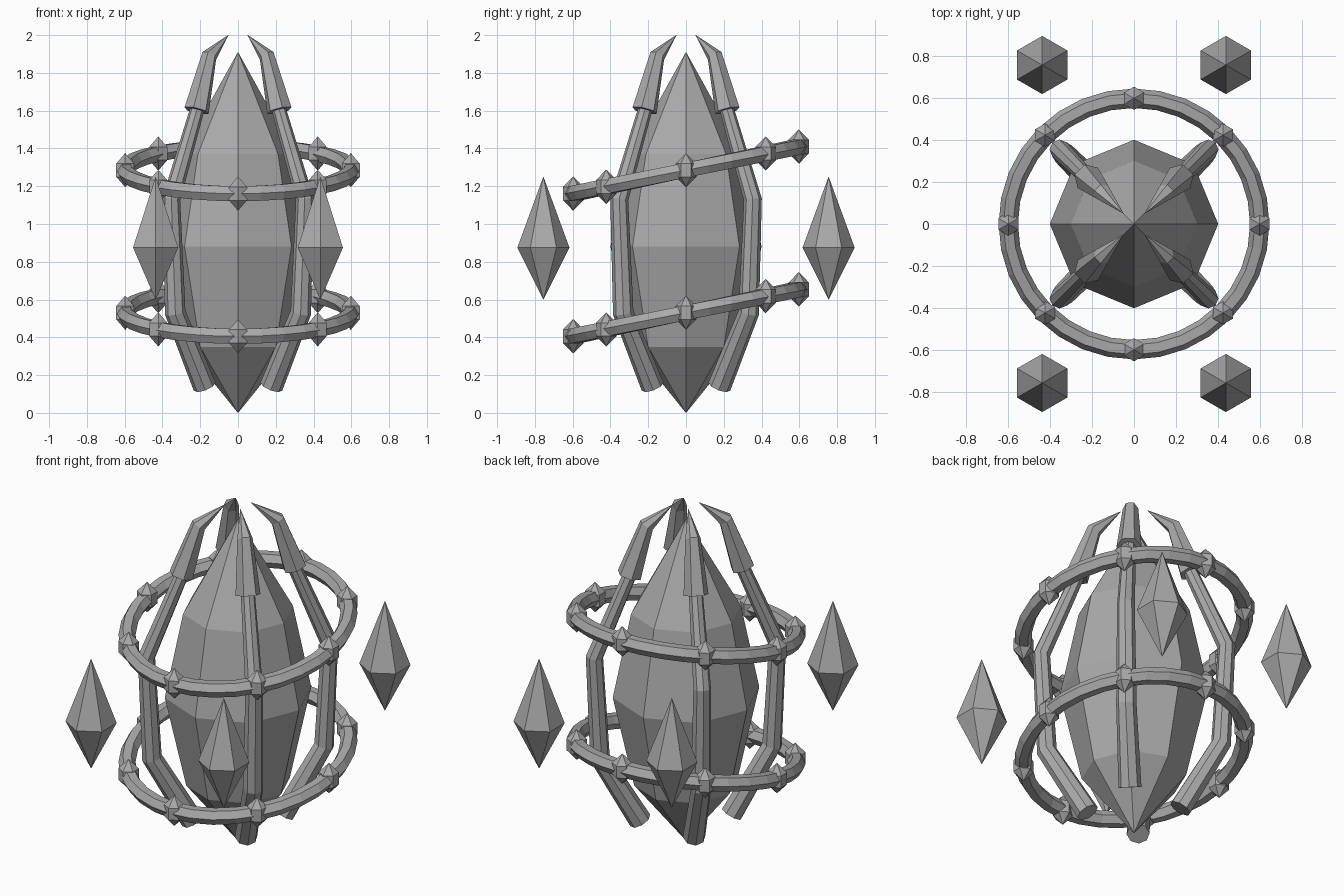
import bpy, bmesh, math
from mathutils import Vector, Matrix

if "Cube" in bpy.data.objects:
    bpy.data.objects.remove(bpy.data.objects["Cube"])

stone = bpy.data.materials.new("grey_stone")
stone.diffuse_color = (0.4, 0.4, 0.4, 1)
stone.use_nodes = True
stone.node_tree.nodes["Principled BSDF"].inputs["Base Color"].default_value = stone.diffuse_color


def finish(name, bm):
    bmesh.ops.remove_doubles(bm, verts=bm.verts, dist=1e-5)
    bmesh.ops.recalc_face_normals(bm, faces=bm.faces)
    me = bpy.data.meshes.new(name)
    bm.to_mesh(me)
    bm.free()
    me.materials.append(stone)
    ob = bpy.data.objects.new(name, me)
    bpy.context.collection.objects.link(ob)
    return ob


def loft(name, rings):
    """Skin a list of closed point loops and cap both ends."""
    bm = bmesh.new()
    loops = [[bm.verts.new(p) for p in ring] for ring in rings]
    n = len(loops[0])
    for a, b in zip(loops, loops[1:]):
        for i in range(n):
            j = (i + 1) % n
            bm.faces.new((a[i], a[j], b[j], b[i]))
    bm.faces.new(loops[0][::-1])
    bm.faces.new(loops[-1])
    return finish(name, bm)


def crystal(name, profile, sides, centre=(0, 0, 0), turn=0.0):
    """Upright faceted solid from (radius, height) pairs."""
    c = Vector(centre)
    return loft(name, [[c + Vector((r * math.cos(turn + math.tau * i / sides),
                                    r * math.sin(turn + math.tau * i / sides), z))
                        for i in range(sides)] for r, z in profile])


def limb(name, path, sides, angle):
    """Tapered tube along (radial, height, radius) points, turned about z."""
    pts = [Vector((r, 0, z)) for r, z, _ in path]
    spin = Matrix.Rotation(angle, 3, 'Z')
    side = Vector((0, 1, 0))
    rings = []
    for k, p in enumerate(pts):
        d_in = (p - pts[k - 1]).normalized() if k else None
        d_out = (pts[k + 1] - p).normalized() if k + 1 < len(pts) else None
        d = ((d_in or d_out) + (d_out or d_in)).normalized()
        out = side.cross(d)
        rad = path[k][2]
        rings.append([spin @ (p + rad * (math.cos(t) * side + math.sin(t) * out))
                      for t in (math.tau * i / sides for i in range(sides))])
    return loft(name, rings)


# Central crystal
crystal("core_crystal", [(0.0005, 0), (0.283, 0.35), (0.4, 0.88),
                         (0.30, 1.37), (0.0005, 1.91)], 8)

# Four bent arms with claw tips
for i in range(4):
    a = math.radians(45 + 90 * i)
    limb(f"arm_{i}", [(0.25, 0.14, 0.062), (0.47, 0.53, 0.055),
                      (0.50, 1.13, 0.048), (0.30, 1.62, 0.038)], 8, a)
    limb(f"claw_{i}", [(0.31, 1.60, 0.068), (0.215, 1.89, 0.042),
                       (0.072, 2.0, 0.001)], 6, a)

# Two tilted hoops with eight studs each
R, r, slope = 0.597, 0.046, 0.125 / 0.6
for name, z0 in (("lower", 0.53), ("upper", 1.285)):
    bm = bmesh.new()
    seg, sides = 32, 6
    grid = [[bm.verts.new(((R + r * math.cos(v)) * math.cos(u),
                           (R + r * math.cos(v)) * math.sin(u),
                           z0 + r * math.sin(v) + slope * R * math.sin(u)))
             for v in (math.tau * j / sides for j in range(sides))]
            for u in (math.tau * i / seg for i in range(seg))]
    for i in range(seg):
        for j in range(sides):
            k, m = (i + 1) % seg, (j + 1) % sides
            bm.faces.new((grid[i][j], grid[k][j], grid[k][m], grid[i][m]))
    finish(name + "_hoop", bm)
    for i in range(8):
        u = math.tau * i / 8
        crystal(f"{name}_stud_{i}",
                [(0.0005, -0.09), (0.055, -0.035), (0.055, 0.035), (0.0005, 0.09)], 6,
                (R * math.cos(u), R * math.sin(u), z0 + slope * R * math.sin(u)), math.pi / 2)

# Four floating shards
for sx in (-1, 1):
    for sy in (-1, 1):
        crystal(f"shard_{'left' if sx < 0 else 'right'}_{'front' if sy < 0 else 'back'}",
                [(0.0005, 0.60), (0.138, 0.875), (0.0005, 1.25)], 6,
                (sx * 0.436, sy * 0.755, 0), math.pi / 2)
